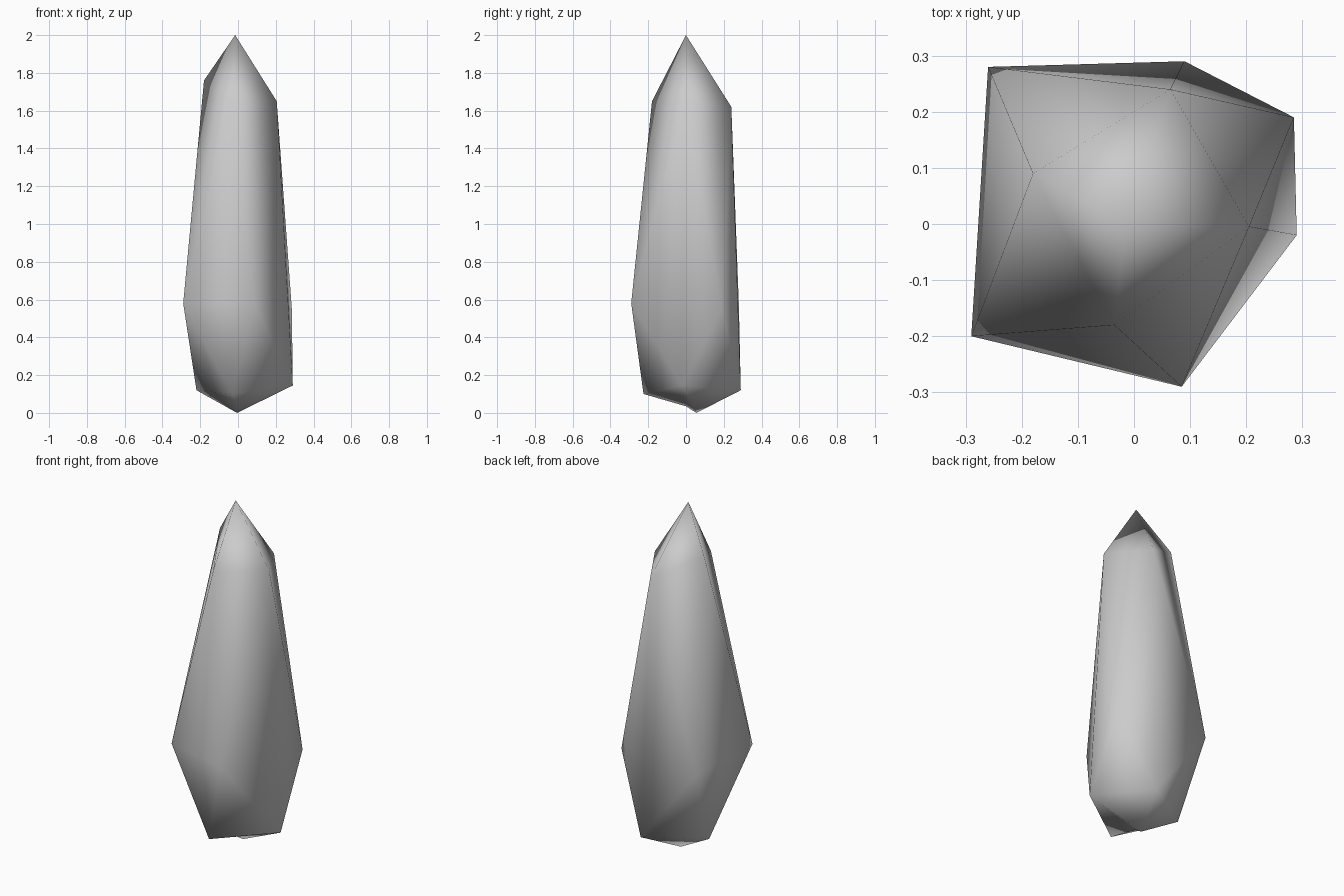
import bpy, bmesh

cube = bpy.data.objects.get("Cube")
if cube:
    bpy.data.objects.remove(cube, do_unlink=True)

# One grey stone material
stone = bpy.data.materials.new("grey_stone")
stone.use_nodes = True
grey = (0.6, 0.6, 0.6, 1)
stone.diffuse_color = grey
stone.node_tree.nodes["Principled BSDF"].inputs["Base Color"].default_value = grey

bm = bmesh.new()


def ring(points):
    return [bm.verts.new(p) for p in points]


# Tip, shoulder ring, waist ring (turned half a step), foot ring, base
apex = bm.verts.new((-0.015, 0, 2))
shoulder = ring([(-0.18, 0.09, 1.76), (-0.035, -0.18, 1.65),
                 (0.205, -0.005, 1.65), (0.065, 0.24, 1.62)])
waist = ring([(-0.29, -0.2, 0.58), (0.085, -0.29, 0.58),
              (0.285, 0.19, 0.55), (-0.26, 0.28, 0.57)])
foot = ring([(-0.22, 0.1, 0.12), (-0.03, -0.225, 0.1),
             (0.29, -0.02, 0.145), (0.09, 0.29, 0.12)])
base = bm.verts.new((-0.005, 0.055, 0))
notch = bm.verts.new((-0.005, 0, 0.035))

for i in range(4):
    j = (i + 1) % 4
    s, w, f, before = shoulder[i], waist[i], foot[i], waist[i - 1]
    # Point facets, and the long facets above and below each waist corner
    bm.faces.new((apex, s, shoulder[j]))
    bm.faces.new((s, w, shoulder[j]))
    bm.faces.new((f, foot[j], w))
    # Side facets: ridge runs upright on two sides, across on the others
    if i in (2, 3):
        bm.faces.new((s, before, f))
        bm.faces.new((s, f, w))
    else:
        bm.faces.new((s, before, w))
        bm.faces.new((before, f, w))
    # Underside
    bm.faces.new((f, notch if i in (0, 1) else base, foot[j]))

# Small step beside the base point
bm.faces.new((foot[0], base, notch))
bm.faces.new((foot[2], notch, base))

bmesh.ops.recalc_face_normals(bm, faces=bm.faces)
for face in bm.faces:
    face.smooth = True

mesh = bpy.data.meshes.new("crystal_shard")
bm.to_mesh(mesh)
bm.free()
mesh.materials.append(stone)
bpy.context.collection.objects.link(bpy.data.objects.new("crystal_shard", mesh))
